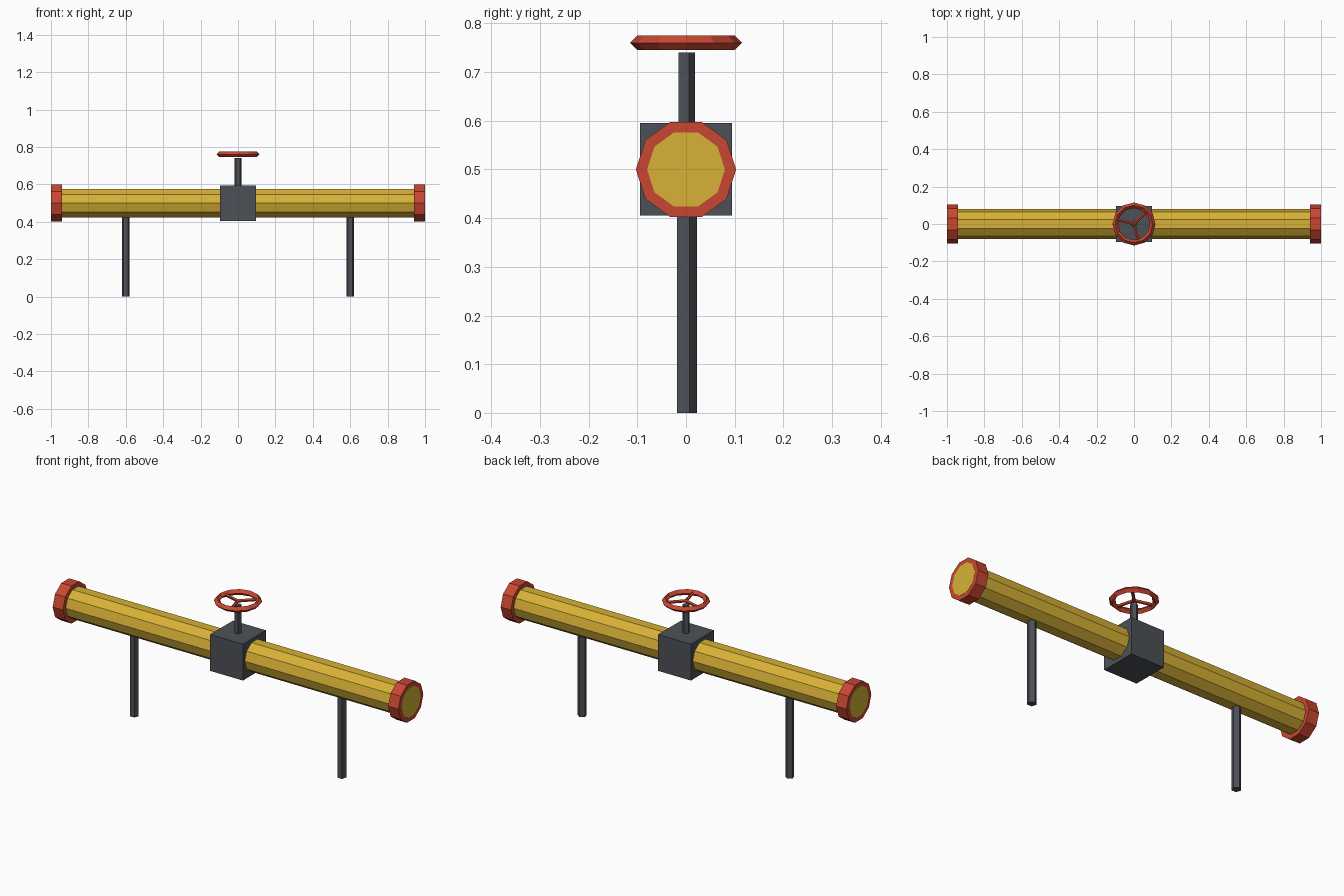
import bpy, math
from mathutils import Vector

if "Cube" in bpy.data.objects:
    bpy.data.objects.remove(bpy.data.objects["Cube"])


def material(name, color):
    m = bpy.data.materials.new(name)
    m.diffuse_color = (*color, 1)
    m.use_nodes = True
    m.node_tree.nodes["Principled BSDF"].inputs["Base Color"].default_value = m.diffuse_color
    return m


yellow = material("pipe yellow", (0.68, 0.44, 0.037))
red = material("valve red", (0.58, 0.062, 0.032))
grey = material("dark steel", (0.073, 0.082, 0.092))


def finish(name, mat):
    ob = bpy.context.object
    ob.name = name
    ob.data.materials.append(mat)
    return ob


def rod(name, a, b, radius, sides, mat, rotation=None):
    """Flat-sided cylinder from a to b."""
    a, b = Vector(a), Vector(b)
    if rotation is None:
        rotation = (b - a).to_track_quat('Z', 'Y').to_euler()
    bpy.ops.mesh.primitive_cylinder_add(vertices=sides, radius=radius, depth=(b - a).length,
                                        location=(a + b) / 2, rotation=rotation)
    return finish(name, mat)


ALONG_X = (0, math.pi / 2, 0)
PIPE_Z = 0.5

# Main pipe, its ends just proud of the flanges
rod("pipe", (-1, 0, PIPE_Z), (1, 0, PIPE_Z), 0.08, 10, yellow, ALONG_X)

# End flanges and legs
for side, label in ((-1, "left"), (1, "right")):
    rod(label + "_flange", (side * 0.94, 0, PIPE_Z), (side * 0.9992, 0, PIPE_Z),
        0.103, 10, red, ALONG_X)
    rod(label + "_leg", (side * 0.6, 0, 0), (side * 0.6, 0, 0.44), 0.0223, 5, grey, (0, 0, 0))

# Valve body and stem
bpy.ops.mesh.primitive_cube_add(size=0.19, location=(0, 0, PIPE_Z))
finish("valve_body", grey)
rod("valve_stem", (0, 0, 0.58), (0, 0, 0.74), 0.0185, 5, grey, (0, 0, 0))

# Hand wheel: diamond-section rim with three spokes
WHEEL_Z = 0.76
bpy.ops.mesh.primitive_torus_add(major_segments=12, minor_segments=4, major_radius=0.1,
                                 minor_radius=0.015, location=(0, 0, WHEEL_Z))
finish("wheel_rim", red)
for i in range(3):
    t = math.radians(45 + 120 * i)
    rod(f"wheel_spoke_{i + 1}", (0, 0, WHEEL_Z),
        (0.1 * math.cos(t), 0.1 * math.sin(t), WHEEL_Z), 0.008, 5, red)
